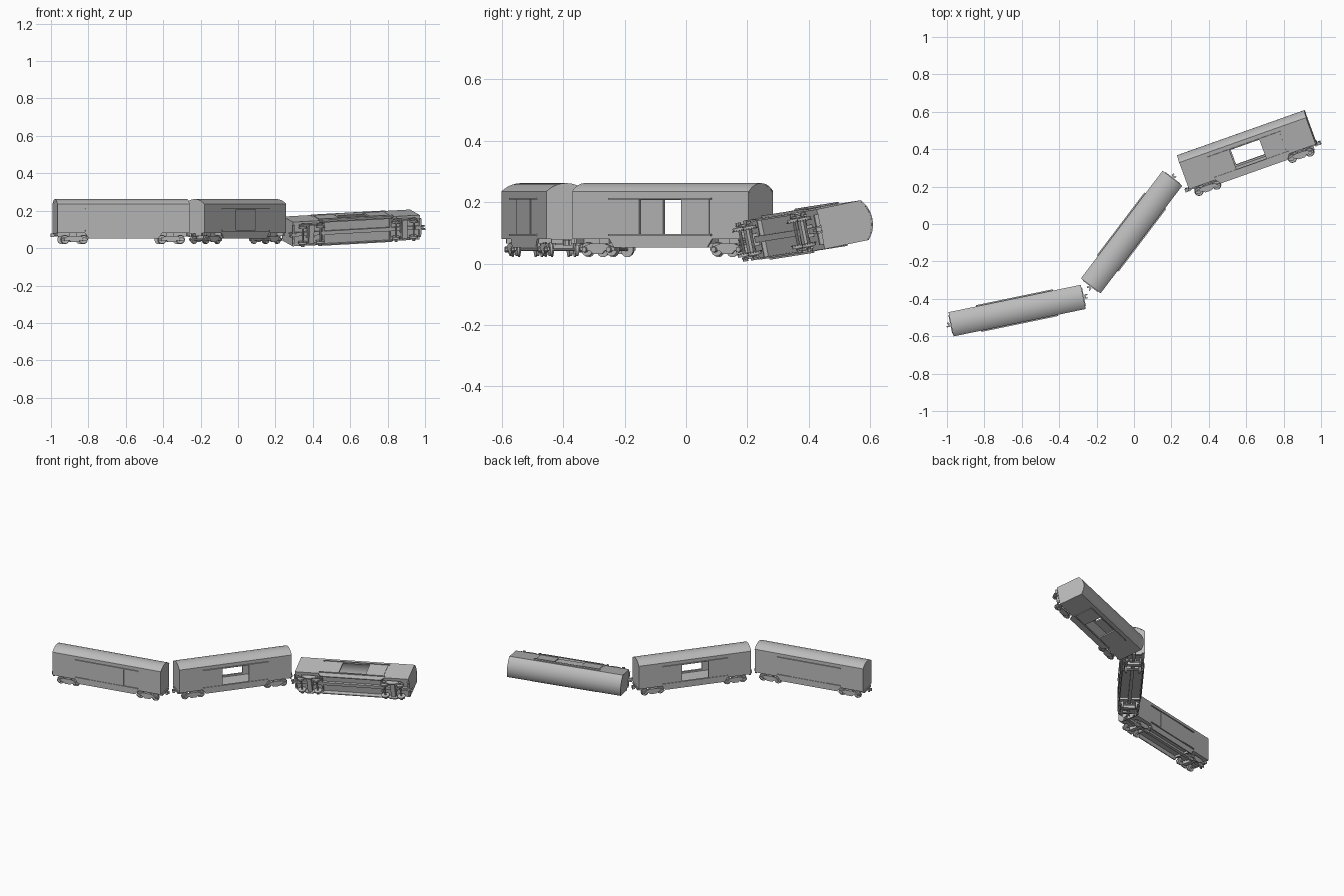
import bpy, bmesh
from math import radians, sin, cos, asin, pi
from mathutils import Matrix, Vector

cube = bpy.data.objects.get("Cube")
if cube:
    bpy.data.objects.remove(cube, do_unlink=True)

# One plain grey for everything
grey = bpy.data.materials.new("plain_grey")
grey.use_nodes = True
GREY = (0.5, 0.5, 0.5, 1)
grey.diffuse_color = GREY
grey.node_tree.nodes["Principled BSDF"].inputs["Base Color"].default_value = GREY

# Car proportions
HALF_L, HALF_W = 0.36, 0.066
FLOOR, EAVE, PEAK = 0.08, 0.235, 0.262
WALL = 0.006
OPEN, OPEN_LOW, OPEN_TOP = 0.085, 0.096, 0.207
RAIL, TRUCK, AXLE = 0.21, 0.265, 0.05


def box(bm, x0, x1, y0, y1, z0, z1):
    size = Matrix.Diagonal((x1 - x0, y1 - y0, z1 - z0, 1))
    mid = Matrix.Translation(((x0 + x1) / 2, (y0 + y1) / 2, (z0 + z1) / 2))
    bmesh.ops.create_cube(bm, size=1, matrix=mid @ size)


def prism(bm, points, axis, start, end):
    """Extrude a closed 2D outline along x or y."""
    def place(p, d):
        return (d, p[0], p[1]) if axis == 'x' else (p[0], d, p[1])
    a = [bm.verts.new(place(p, start)) for p in points]
    b = [bm.verts.new(place(p, end)) for p in points]
    bm.faces.new(a)
    bm.faces.new(b[::-1])
    for i in range(len(a)):
        j = (i + 1) % len(a)
        bm.faces.new((a[i], b[i], b[j], a[j]))


def disc(bm, x, y, z, radius, depth, sides=20):
    m = Matrix.Translation((x, y, z)) @ Matrix.Rotation(pi / 2, 4, 'X')
    bmesh.ops.create_cone(bm, cap_ends=True, segments=sides, radius1=radius,
                          radius2=radius, depth=depth, matrix=m)


def finish(name, bm, frame, smooth=False):
    bmesh.ops.recalc_face_normals(bm, faces=bm.faces)
    mesh = bpy.data.meshes.new(name)
    bm.to_mesh(mesh)
    bm.free()
    mesh.materials.append(grey)
    ob = bpy.data.objects.new(name, mesh)
    bpy.context.collection.objects.link(ob)
    ob.matrix_world = frame
    if smooth:
        bpy.ops.object.select_all(action='DESELECT')
        ob.select_set(True)
        bpy.context.view_layer.objects.active = ob
        bpy.ops.object.shade_smooth_by_angle(angle=radians(30))


def roof_arc(inset=0.0, steps=14):
    rise = PEAK - EAVE
    r = (HALF_W ** 2 + rise ** 2) / (2 * rise)
    half = asin(HALF_W / r)
    angles = [half * (2 * i / steps - 1) for i in range(steps + 1)]
    return [((r - inset) * sin(a), PEAK - r + (r - inset) * cos(a)) for a in angles]


def build_car(tag, frame, doors_open):
    # Side walls around the door openings, floor and end walls
    bm = bmesh.new()
    for s in (-1, 1):
        y0, y1 = sorted((s * HALF_W, s * (HALF_W - WALL)))
        box(bm, -HALF_L, -OPEN, y0, y1, FLOOR, EAVE)
        box(bm, OPEN, HALF_L, y0, y1, FLOOR, EAVE)
        box(bm, -OPEN, OPEN, y0, y1, FLOOR, OPEN_LOW)
        box(bm, -OPEN, OPEN, y0, y1, OPEN_TOP, EAVE)
        end = [(-HALF_W, FLOOR)] + roof_arc() + [(HALF_W, FLOOR)]
        prism(bm, end, 'x', s * (HALF_L - WALL), s * HALF_L)
    box(bm, -HALF_L, HALF_L, -HALF_W, HALF_W, FLOOR, FLOOR + WALL)
    finish(tag + "_body", bm, frame)

    # Curved roof shell
    bm = bmesh.new()
    shell = roof_arc() + roof_arc(0.004)[::-1]
    prism(bm, shell, 'x', -HALF_L - 0.001, HALF_L + 0.001)
    finish(tag + "_roof", bm, frame, True)

    # Sliding doors, two leaves on each side
    bm = bmesh.new()
    inner = OPEN if doors_open else 0.0
    for s in (-1, 1):
        y0, y1 = sorted((s * HALF_W, s * (HALF_W + 0.003)))
        for e in (-1, 1):
            x0, x1 = sorted((e * inner, e * (inner + 0.115)))
            box(bm, x0, x1, y0, y1, OPEN_LOW - 0.002, OPEN_TOP + 0.003)
    finish(tag + "_doors", bm, frame)

    # Door rails, above and below
    bm = bmesh.new()
    for s in (-1, 1):
        y0, y1 = sorted((s * HALF_W, s * (HALF_W + 0.007)))
        box(bm, -RAIL, RAIL, y0, y1, OPEN_TOP + 0.001, OPEN_TOP + 0.006)
        box(bm, -RAIL, RAIL, y0, y1, FLOOR + 0.01, OPEN_LOW)
    finish(tag + "_door_rails", bm, frame)

    # Deep side sills, centre beam and cross beams below the floor
    bm = bmesh.new()
    sill = [(-RAIL, FLOOR), (-0.19, 0.052), (0.19, 0.052), (RAIL, FLOOR)]
    for s in (-1, 1):
        prism(bm, sill, 'y', s * (HALF_W - 0.006), s * HALF_W)
        box(bm, s * HALF_L - 0.005, s * HALF_L + 0.005, -0.05, 0.05, 0.066, FLOOR)
        box(bm, s * 0.19 - 0.004, s * 0.19 + 0.004, -0.06, 0.06, 0.066, FLOOR)
    box(bm, -HALF_L, HALF_L, -0.01, 0.01, 0.066, FLOOR)
    finish(tag + "_underframe", bm, frame)

    # Truck side frames with axle boxes, and the bolster between them
    bm = bmesh.new()
    for t in (-TRUCK, TRUCK):
        shape = [(-0.07, 0.042), (-0.03, 0.042), (-0.018, 0.032), (0.018, 0.032),
                 (0.03, 0.042), (0.07, 0.042), (0.07, 0.052), (0.025, 0.066),
                 (-0.025, 0.066), (-0.07, 0.052)]
        for s in (-1, 1):
            prism(bm, [(x + t, z) for x, z in shape], 'y', s * 0.05, s * 0.057)
            for a in (-AXLE, AXLE):
                disc(bm, t + a, s * 0.058, 0.046, 0.009, 0.012, 10)
        box(bm, t - 0.014, t + 0.014, -0.052, 0.052, 0.045, 0.066)
        box(bm, t - 0.02, t + 0.02, -0.02, 0.02, 0.06, FLOOR)
    finish(tag + "_truck_frames", bm, frame, True)

    # Wheels and axles
    bm = bmesh.new()
    for t in (-TRUCK, TRUCK):
        for a in (-AXLE, AXLE):
            x = t + a
            disc(bm, x, 0, 0.046, 0.005, 0.1, 10)
            for s in (-1, 1):
                disc(bm, x, s * 0.044, 0.046, 0.022, 0.008)
                disc(bm, x, s * 0.038, 0.046, 0.025, 0.003)
    finish(tag + "_wheels", bm, frame, True)

    # Couplers: shank, head and hooked jaw
    bm = bmesh.new()
    for s in (-1, 1):
        def piece(a, b, y0, y1, h):
            x0, x1 = sorted((s * (HALF_L + a), s * (HALF_L + b)))
            ya, yb = sorted((s * y0, s * y1))
            box(bm, x0, x1, ya, yb, 0.068 - h, 0.068 + h)
        piece(-0.03, 0.014, -0.005, 0.005, 0.005)
        piece(0.01, 0.016, -0.012, 0.012, 0.009)
        piece(0.016, 0.026, 0.005, 0.012, 0.009)
        piece(0.016, 0.022, -0.012, -0.006, 0.009)
    finish(tag + "_couplers", bm, frame)


def pose(x, y, z, yaw, pitch=0, roll=0):
    return (Matrix.Translation((x, y, z)) @ Matrix.Rotation(radians(yaw), 4, 'Z')
            @ Matrix.Rotation(radians(pitch), 4, 'Y')
            @ Matrix.Rotation(radians(roll), 4, 'X'))


# Two upright cars and one lying on its side
build_car("closed_car", pose(-0.625, -0.463, 0, 11.7), False)
build_car("open_car", pose(-0.013, -0.043, 0, 52.8), True)
build_car("fallen_car", pose(0.659, 0.245, 0.078, 19.5, -3, -79), True)
